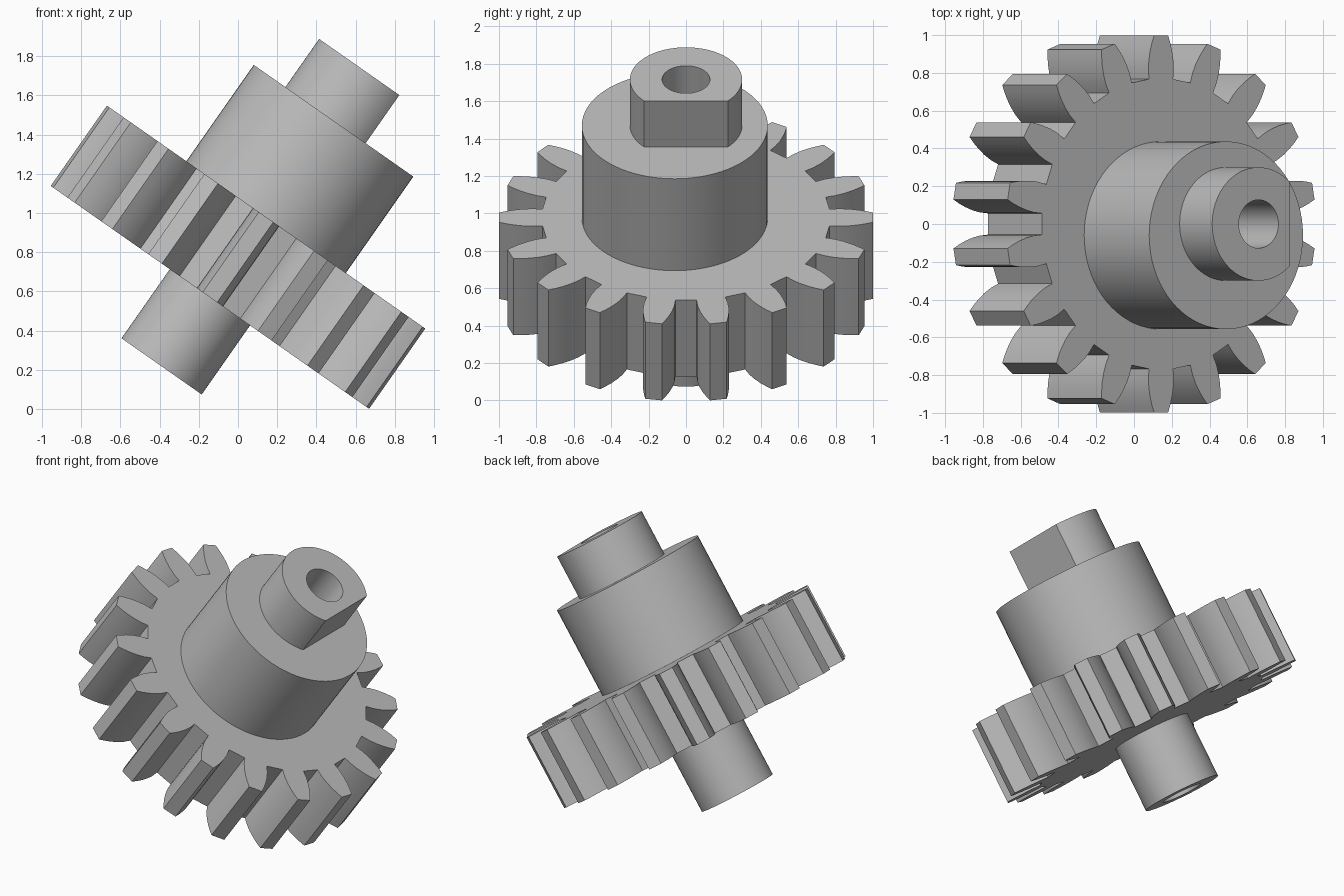
import bpy
import bmesh
import math
from mathutils import Matrix

cube = bpy.data.objects.get("Cube")
if cube:
    bpy.data.objects.remove(cube, do_unlink=True)

# Everything is built along one axis, then tilted about y
PLACE = Matrix.Translation((0, 0, 0.774)) @ Matrix.Rotation(math.radians(35), 4, 'Y')
BORE = 0.128
TEETH = 18

metal = bpy.data.materials.new("grey metal")
metal.use_nodes = True
GREY = (0.5, 0.5, 0.5, 1)
metal.diffuse_color = GREY
metal.node_tree.nodes["Principled BSDF"].inputs["Base Color"].default_value = GREY


def circle(radius, y=0.0, count=72):
    return [(radius * math.cos(math.tau * i / count),
             radius * math.sin(math.tau * i / count) + y) for i in range(count)]


def flatted_circle(radius, flat, count=64):
    """Circle with a straight cut at x = flat."""
    start = math.acos(flat / radius)
    step = (math.tau - 2 * start) / count
    return [(radius * math.cos(start + step * i),
             radius * math.sin(start + step * i)) for i in range(count + 1)]


def gear_outline():
    # Flank: distance from the axis, half width of the tooth
    flank = [(0.767, 0.078), (0.82, 0.082), (0.87, 0.079),
             (0.92, 0.07), (0.96, 0.059), (0.999, 0.045)]
    tooth = [(r, -w) for r, w in flank] + [(r, w) for r, w in reversed(flank)]
    points = []
    for i in range(TEETH):
        angle = math.tau * (i + 0.5) / TEETH
        c, s = math.cos(angle), math.sin(angle)
        points += [(r * c - w * s, r * s + w * c) for r, w in tooth]
    return points


def bored_prism(name, outline, bottom, top):
    """Extrude an outline along the axis, with the bore running through."""
    bm = bmesh.new()
    rims = {bottom: [], top: []}
    for loop in (outline, circle(BORE, count=48)):
        low, high = ([bm.verts.new((x, y, z)) for x, y in loop] for z in (bottom, top))
        for i in range(len(loop)):
            j = (i + 1) % len(loop)
            wall = bm.faces.new((low[i], low[j], high[j], high[i]))
            rims[bottom].append(wall.edges[0])
            rims[top].append(wall.edges[2])
    for edges in rims.values():
        bmesh.ops.triangle_fill(bm, edges=edges, use_beauty=True, use_dissolve=False)
    bmesh.ops.recalc_face_normals(bm, faces=bm.faces)
    mesh = bpy.data.meshes.new(name)
    bm.to_mesh(mesh)
    bm.free()
    mesh.materials.append(metal)
    obj = bpy.data.objects.new(name, mesh)
    obj.matrix_world = PLACE
    bpy.context.collection.objects.link(obj)
    return obj


parts = [
    bored_prism("lower_shaft", circle(0.25), -0.68, -0.25),
    bored_prism("gear_wheel", gear_outline(), -0.25, 0.25),
    bored_prism("offset_hub", circle(0.497, y=-0.06), 0.25, 0.85),
    bored_prism("flatted_upper_shaft", flatted_circle(0.3, 0.2), 0.85, 1.15),
]

# Smooth round walls, crisp edges
bpy.ops.object.select_all(action='DESELECT')
for part in parts:
    part.select_set(True)
bpy.context.view_layer.objects.active = parts[0]
bpy.ops.object.shade_smooth_by_angle(angle=math.radians(25))
